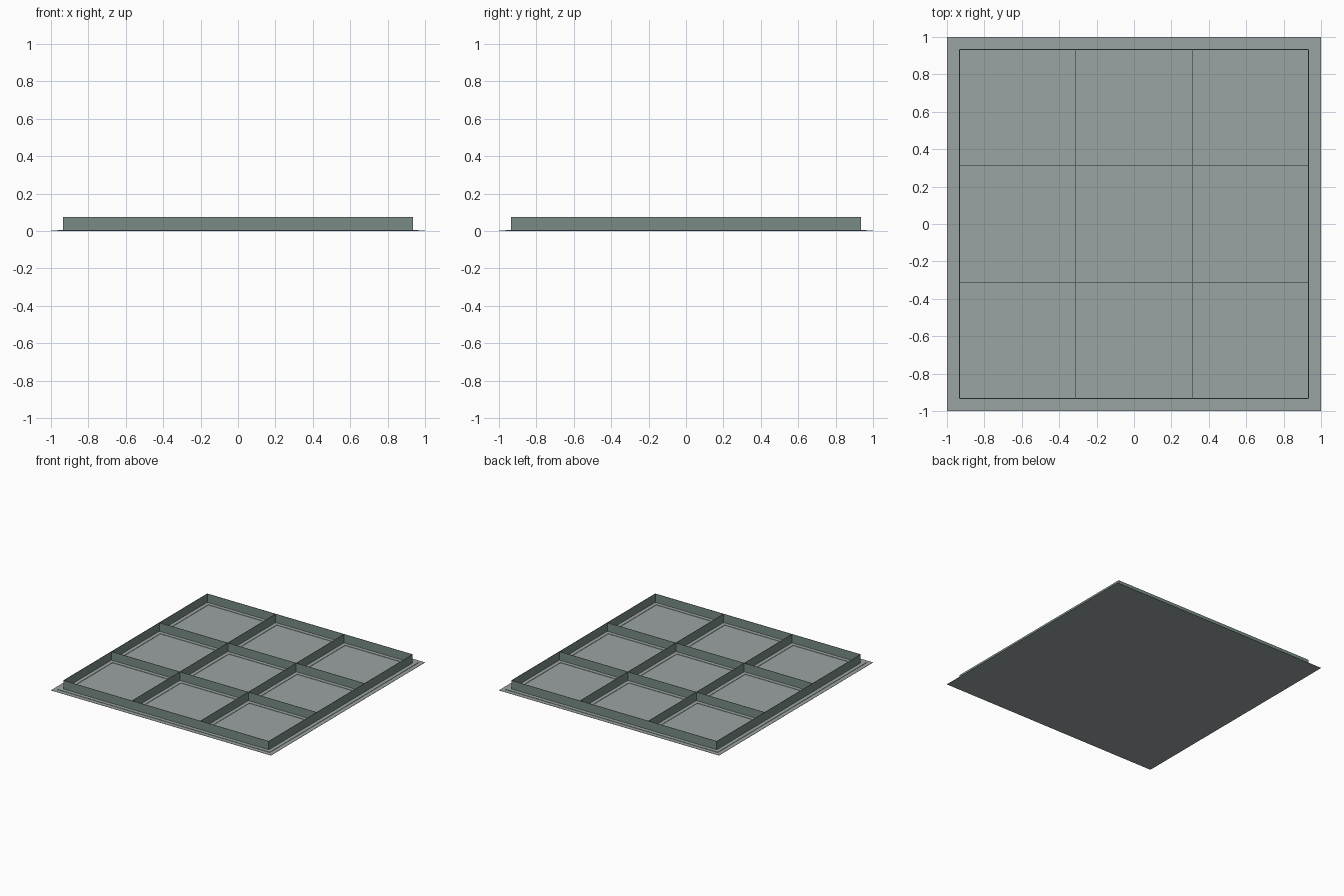
import bpy

cube = bpy.data.objects.get("Cube")
if cube:
    bpy.data.objects.remove(cube, do_unlink=True)


def material(name, colour):
    mat = bpy.data.materials.new(name)
    mat.use_nodes = True
    mat.diffuse_color = colour
    mat.node_tree.nodes["Principled BSDF"].inputs["Base Color"].default_value = colour
    return mat


def box(name, size, centre, mat):
    bpy.ops.mesh.primitive_cube_add(size=1, location=centre)
    obj = bpy.context.object
    obj.name = name
    obj.scale = size
    bpy.ops.object.transform_apply(location=False, rotation=False, scale=True)
    obj.data.materials.append(mat)
    return obj


floor_grey = material("floor grey", (0.33, 0.37, 0.37, 1))
wall_green = material("wall grey green", (0.19, 0.26, 0.23, 1))

HALF = 0.933       # distance from the centre to the outer walls
TOP = 0.075        # top of the walls
FLOOR = 0.002      # thickness of the floor sheet
STRIP = 0.005      # top of the low strips under the walls
STRIP_WIDTH = 0.064
WALL = 0.003

# Floor sheet
box("floor", (2, 2, FLOOR), (0, 0, FLOOR / 2), floor_grey)

# Thin crossing walls, each standing on a low flat strip
for i in range(4):
    pos = HALF * (2 * i / 3 - 1)
    for axis in ("lengthwise", "crosswise"):
        along_y = axis == "lengthwise"
        centre = (pos, 0) if along_y else (0, pos)

        def span(width, length):
            return (width, length) if along_y else (length, width)

        box(f"{axis}_wall_{i + 1}", (*span(WALL, 2 * HALF), TOP - FLOOR),
            (*centre, (TOP + FLOOR) / 2), wall_green)
        box(f"{axis}_strip_{i + 1}",
            (*span(STRIP_WIDTH, 2 * HALF + STRIP_WIDTH), STRIP - FLOOR),
            (*centre, (STRIP + FLOOR) / 2), floor_grey)
